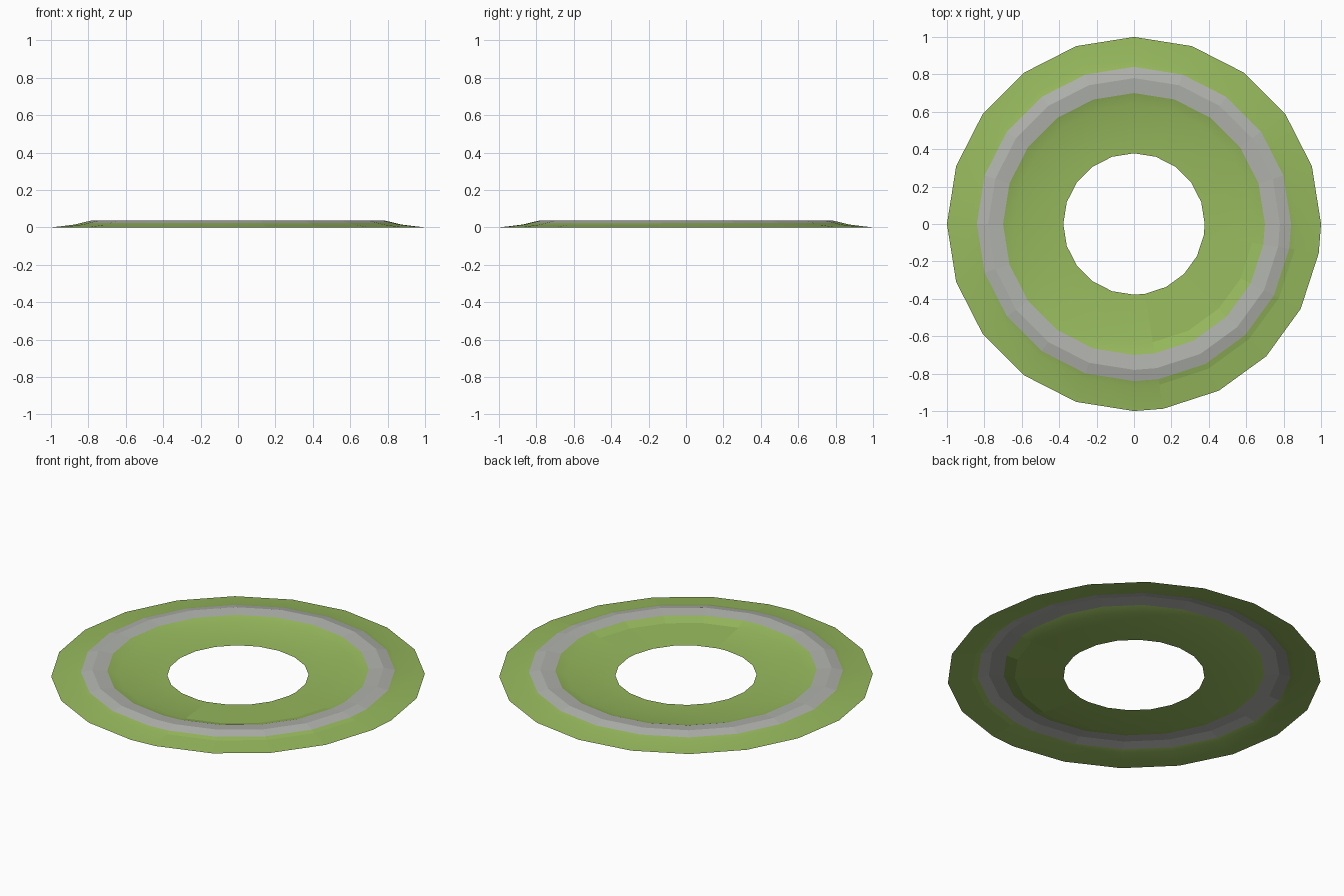
import bpy
import bmesh
from math import radians, cos, sin

cube = bpy.data.objects.get("Cube")
if cube:
    bpy.data.objects.remove(cube, do_unlink=True)


def make_material(name, rgb):
    mat = bpy.data.materials.new(name)
    mat.use_nodes = True
    colour = (*rgb, 1.0)
    mat.diffuse_color = colour
    bsdf = mat.node_tree.nodes["Principled BSDF"]
    bsdf.inputs["Base Color"].default_value = colour
    bsdf.inputs["Roughness"].default_value = 0.9
    return mat


grass = make_material("grass_green", (0.31, 0.49, 0.11))
stone = make_material("path_grey", (0.44, 0.45, 0.42))

# Cross-section from the hole to the rim: radius, height
PROFILE = [(0.378, 0.0), (0.64, 0.012), (0.70, 0.030), (0.78, 0.038),
           (0.84, 0.024), (0.87, 0.016), (1.0, 0.0)]
PATH_BANDS = (2, 3)

# Twenty-sided ring; one quarter is turned by half a step
angles = list(range(0, 271, 18)) + list(range(279, 352, 18))


def build_ring(name):
    bm = bmesh.new()
    spokes = [[bm.verts.new((r * cos(radians(a)), r * sin(radians(a)), z))
               for r, z in PROFILE] for a in angles]
    for i, spoke in enumerate(spokes):
        following = spokes[(i + 1) % len(spokes)]
        faceted = 279 <= angles[i] < 351
        for band in range(len(PROFILE) - 1):
            face = bm.faces.new((spoke[band], spoke[band + 1],
                                 following[band + 1], following[band]))
            on_path = band in PATH_BANDS
            face.material_index = int(on_path)
            face.smooth = not (faceted or on_path)
    mesh = bpy.data.meshes.new(name)
    bm.to_mesh(mesh)
    bm.free()
    mesh.materials.append(grass)
    mesh.materials.append(stone)
    obj = bpy.data.objects.new(name, mesh)
    bpy.context.collection.objects.link(obj)
    return obj


build_ring("grass_ring_with_path")
